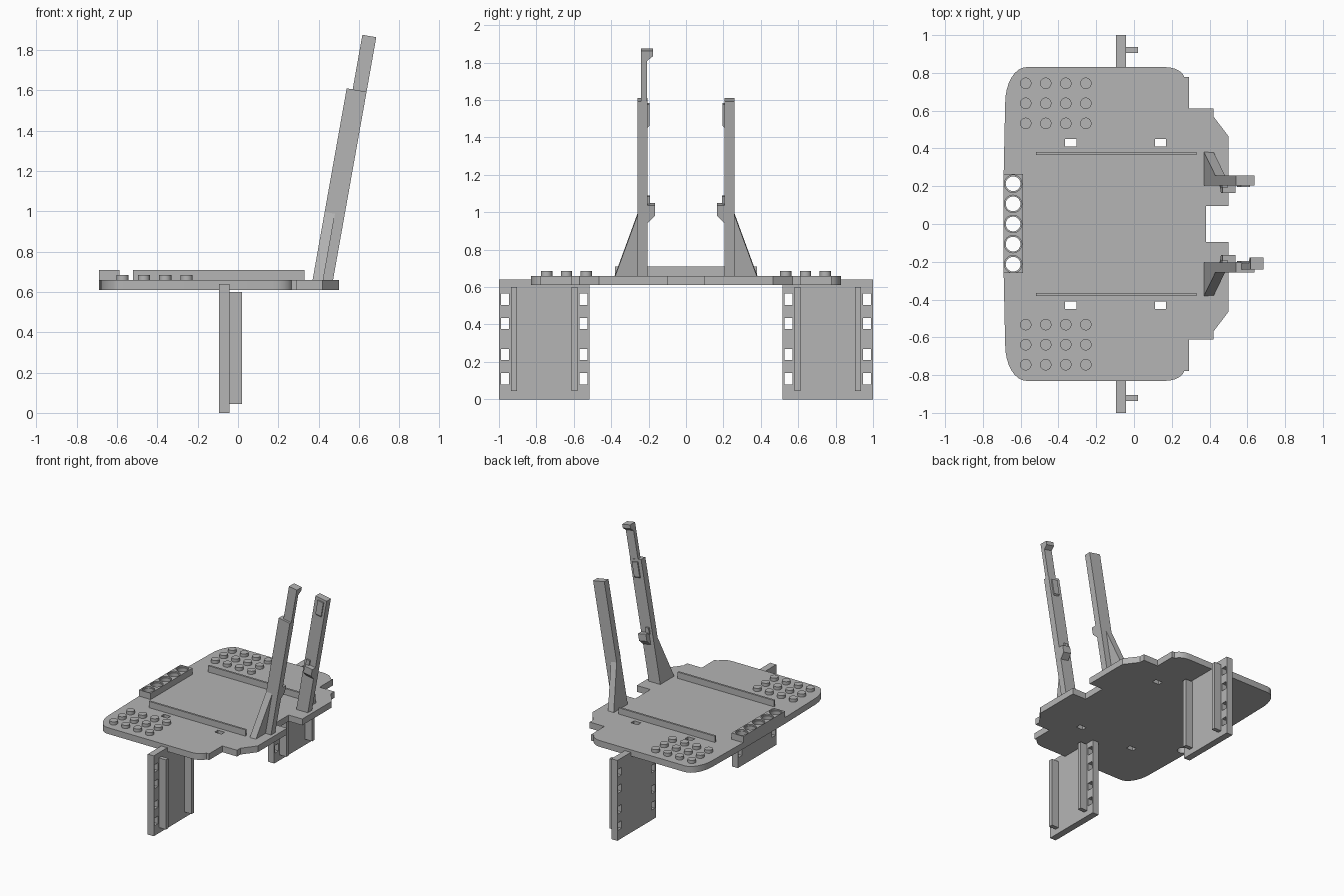
import bpy, bmesh, math
from mathutils import Matrix, Vector

if "Cube" in bpy.data.objects:
    bpy.data.objects.remove(bpy.data.objects["Cube"], do_unlink=True)

grey = bpy.data.materials.new("light grey plastic")
grey.use_nodes = True
grey.diffuse_color = (0.46, 0.46, 0.46, 1)
grey.node_tree.nodes["Principled BSDF"].inputs["Base Color"].default_value = grey.diffuse_color


def add_box(bm, lo, hi):
    lo, hi = Vector(lo), Vector(hi)
    size = Matrix.Diagonal((hi - lo).to_4d())
    size[3][3] = 1
    bmesh.ops.create_cube(bm, size=1, matrix=Matrix.Translation((lo + hi) / 2) @ size)


def add_disc(bm, x, y, z0, z1, r):
    bmesh.ops.create_cone(bm, cap_ends=True, segments=32, radius1=r, radius2=r, depth=z1 - z0,
                          matrix=Matrix.Translation((x, y, (z0 + z1) / 2)))


def add_prism(bm, points, step):
    """Extrude a closed loop of 3D points along a vector."""
    face = bm.faces.new([bm.verts.new(p) for p in points])
    new = bmesh.ops.extrude_face_region(bm, geom=[face])["geom"]
    verts = [g for g in new if isinstance(g, bmesh.types.BMVert)]
    bmesh.ops.translate(bm, verts=verts, vec=step)


def finish(bm, name, matrix=None, smooth=False):
    bmesh.ops.recalc_face_normals(bm, faces=bm.faces)
    if matrix:
        bm.transform(matrix)
    mesh = bpy.data.meshes.new(name)
    bm.to_mesh(mesh)
    bm.free()
    mesh.materials.append(grey)
    obj = bpy.data.objects.new(name, mesh)
    bpy.context.collection.objects.link(obj)
    if smooth:
        activate(obj)
        bpy.ops.object.shade_smooth_by_angle(angle=math.radians(30))
    return obj


def activate(obj):
    bpy.ops.object.select_all(action="DESELECT")
    obj.select_set(True)
    bpy.context.view_layer.objects.active = obj


def cut(obj, bm):
    """Subtract the solids in bm from obj."""
    cutter = finish(bm, "cutter")
    cutter.hide_render = True
    mod = obj.modifiers.new("holes", "BOOLEAN")
    mod.operation, mod.solver, mod.object = "DIFFERENCE", "EXACT", cutter
    activate(obj)
    bpy.ops.object.modifier_apply(modifier=mod.name)
    bpy.data.objects.remove(cutter, do_unlink=True)
    bpy.ops.object.shade_smooth_by_angle(angle=math.radians(30))


BOTTOM, TOP = 0.61, 0.66
HOLE_Y = [0.1065 * i for i in range(-2, 3)]

# Base plate: half outline with rounded corners, mirrored
half = [(-0.69, 0.265), (-0.685, 0.5)]
for i in range(9):
    a = math.pi - math.pi / 2 * i / 8
    half.append((-0.57 + 0.112 * math.cos(a), 0.64 + 0.19 * math.sin(a)))
for i in range(7):
    a = math.pi / 2 - math.radians(75) * i / 6
    half.append((0.17 + 0.1 * math.cos(a), 0.76 + 0.07 * math.sin(a)))
half += [(0.29, 0.778), (0.29, 0.612), (0.42, 0.612), (0.42, 0.57),
         (0.5, 0.465), (0.5, 0.095), (0.38, 0.095)]
outline = half + [(x, -y) for x, y in reversed(half)]
bm = bmesh.new()
add_prism(bm, [(x, y, BOTTOM) for x, y in outline], (0, 0, TOP - BOTTOM))
plate = finish(bm, "base_plate")

# Slots and round holes through the plate
bm = bmesh.new()
for y in (-0.43, 0.43):
    for x in (-0.335, 0.14):
        add_box(bm, (x - 0.03, y - 0.02, 0.5), (x + 0.03, y + 0.02, 0.8))
for y in HOLE_Y:
    add_disc(bm, -0.64, y, 0.5, 0.8, 0.039)
cut(plate, bm)

# Socket block with countersunk holes
bm = bmesh.new()
add_box(bm, (-0.69, -0.26, TOP), (-0.587, 0.265, 0.71))
block = finish(bm, "socket_block")
for radius, floor in ((0.039, 0.5), (0.046, 0.7)):
    bm = bmesh.new()
    for y in HOLE_Y:
        add_disc(bm, -0.64, y, floor, 0.8, radius)
    cut(block, bm)

# Studs in two corner groups
bm = bmesh.new()
for side in (-1, 1):
    for col in range(4):
        for row in range(3):
            add_disc(bm, -0.573 + 0.106 * col, side * (0.533 + 0.106 * row), TOP - 0.01, 0.685, 0.03)
finish(bm, "studs", smooth=True)

for side, label in ((1, "left"), (-1, "right")):
    # Long guide rail on the plate
    bm = bmesh.new()
    add_box(bm, (-0.52, side * 0.372 - 0.008, TOP - 0.01), (0.33, side * 0.372 + 0.008, 0.71))
    finish(bm, label + "_rail")

    # Leg panel with window holes along both edges
    bm = bmesh.new()
    mid = side * 0.758
    add_box(bm, (-0.095, mid - 0.242, 0), (-0.042, mid + 0.242, 0.64))
    panel = finish(bm, label + "_leg_panel")
    bm = bmesh.new()
    for dy in (-0.21, 0.21):
        for z in (0.11, 0.24, 0.405, 0.535):
            add_box(bm, (-0.2, mid + dy - 0.021, z - 0.03), (0.1, mid + dy + 0.021, z + 0.03))
    cut(panel, bm)
    bm = bmesh.new()
    for dy in (-0.162, 0.162):
        add_box(bm, (-0.05, mid + dy - 0.016, 0.045), (0.02, mid + dy + 0.016, 0.6))
    finish(bm, label + "_leg_ribs")

    # Leaning post, built upright and then tilted back
    tilt = Matrix.Translation((0.37, 0, TOP)) @ Matrix.Rotation(math.radians(10.1), 4, "Y")
    if side < 0:
        tilt = tilt @ Matrix.Scale(-1, 4, (0, 1, 0))
    parts = {}
    bm = parts["post"] = bmesh.new()
    add_box(bm, (0, 0.205, -0.01), (0.1, 0.258, 0.965))
    # Triangular brace on the outside
    bm = parts["brace"] = bmesh.new()
    add_prism(bm, [(0, 0.25, -0.01), (0, 0.385, -0.01), (0, 0.257, 0.345), (0, 0.25, 0.345)], (0.052, 0, 0))
    # Catches on the inside
    bm = parts["catches"] = bmesh.new()
    add_prism(bm, [(0.03, 0.21, 0.3), (0.03, 0.165, 0.345), (0.03, 0.165, 0.4), (0.03, 0.21, 0.4)], (0.07, 0, 0))
    add_box(bm, (0.02, 0.193, 0.39), (0.05, 0.21, 0.44))
    add_prism(bm, [(0.03, 0.21, 0.815), (0.03, 0.195, 0.83), (0.03, 0.195, 0.945), (0.03, 0.21, 0.945)],
              (0.05, 0, 0))
    # Narrow extension with a hooked tip on one post only
    if side < 0:
        bm = parts["extension"] = bmesh.new()
        loop = [(0.24, 0.9), (0.24, 1.24), (0.177, 1.24), (0.177, 1.21), (0.208, 1.185), (0.208, 0.9)]
        add_prism(bm, [(0.03, y, z) for y, z in loop], (0.07, 0, 0))
    for part, bm in parts.items():
        bm.transform(tilt)
        finish(bm, label + "_" + part)
